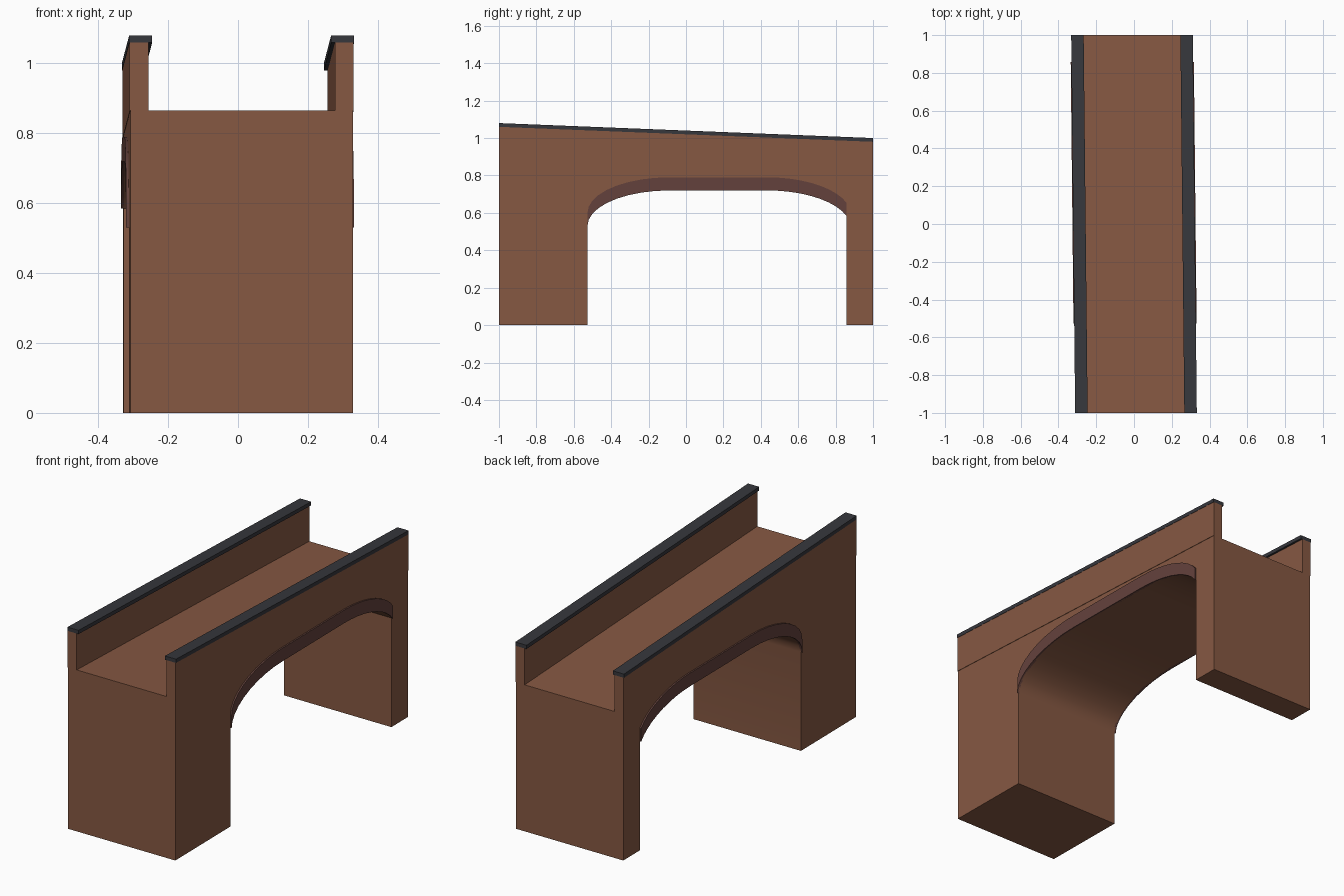
import bpy
import bmesh
import math

cube = bpy.data.objects.get("Cube")
if cube:
    bpy.data.objects.remove(cube, do_unlink=True)

SKEW = -0.0105          # the bridge runs slightly askew in plan
FRONT, BACK = -1.0, 1.0


def material(name, colour):
    mat = bpy.data.materials.new(name)
    mat.use_nodes = True
    mat.diffuse_color = (*colour, 1)
    bsdf = next(n for n in mat.node_tree.nodes if n.type == 'BSDF_PRINCIPLED')
    bsdf.inputs["Base Color"].default_value = (*colour, 1)
    return mat


brick = material("brick brown", (0.238, 0.098, 0.055))
ring_brick = material("dark red brick", (0.127, 0.054, 0.045))
slate = material("slate grey", (0.037, 0.038, 0.045))


def extrude_profile(name, profile, x0, x1, mat):
    """Extrude a (y, z) outline from x0 to x1, following the skew."""
    bm = bmesh.new()
    sides = [[bm.verts.new((x + SKEW * y, y, z)) for y, z in profile]
             for x in (x0, x1)]
    for loop in sides:
        bm.faces.new(loop)
    n = len(profile)
    for i in range(n):
        j = (i + 1) % n
        bm.faces.new((sides[0][i], sides[0][j], sides[1][j], sides[1][i]))
    bmesh.ops.recalc_face_normals(bm, faces=bm.faces)
    mesh = bpy.data.meshes.new(name)
    bm.to_mesh(mesh)
    bm.free()
    mesh.materials.append(mat)
    obj = bpy.data.objects.new(name, mesh)
    bpy.context.collection.objects.link(obj)
    bpy.ops.object.select_all(action='DESELECT')
    obj.select_set(True)
    bpy.context.view_layer.objects.active = obj
    bpy.ops.object.shade_smooth_by_angle(angle=math.radians(32))
    return obj


def haunch(centre, width, rise, limit, steps=9):
    """Elliptical shoulder of the arch, from its springing to the flat crown."""
    points = []
    for i in range(steps + 1):
        a = limit * (1 - i / steps)
        points.append((centre + width * math.sin(a),
                       0.72 - rise * (1 - math.cos(a))))
    return points


def sloped_band(bottom, top):
    """Outline of a band that falls with the deck towards the back."""
    fall = 0.08
    return [(FRONT, bottom), (BACK, bottom - fall),
            (BACK, top - fall), (FRONT, top)]


# Arch opening, front springing to back springing
arch = haunch(-0.09, -0.437, 0.19, math.pi / 2)
arch += reversed(haunch(0.435, 0.447, 0.20, math.asin(0.946)))

# Abutments, arch barrel and deck in one piece
body = [(FRONT, 0), (arch[0][0], 0), *arch, (arch[-1][0], 0), (BACK, 0),
        (BACK, 0.785), (FRONT, 0.865)]
extrude_profile("bridge_body", body, -0.318, 0.318, brick)

# Arch rings, parapets and copings on both sides
ring = arch + [(y, z + 0.07) for y, z in reversed(arch)]
for side, sign in (("left", 1), ("right", -1)):
    extrude_profile(f"{side}_arch_ring", ring,
                    sign * 0.312, sign * 0.326, ring_brick)
    extrude_profile(f"{side}_parapet", sloped_band(0.865, 1.06),
                    sign * 0.267, sign * 0.3205, brick)
    extrude_profile(f"{side}_coping", sloped_band(1.06, 1.08),
                    sign * 0.256, sign * 0.322, slate)
